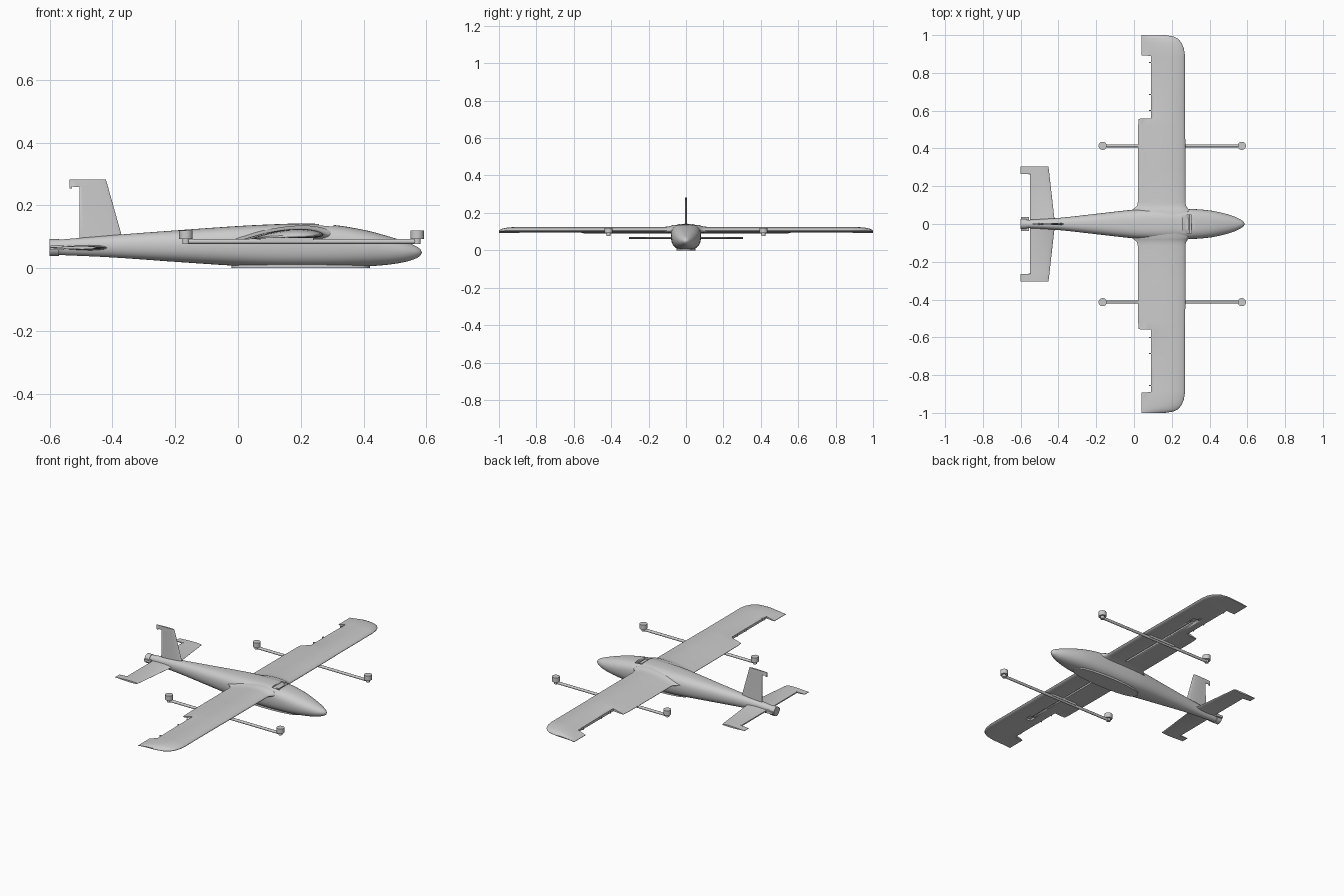
import bpy, bmesh
from math import sin, cos, pi, radians, sqrt
from mathutils import Matrix

if "Cube" in bpy.data.objects:
    bpy.data.objects.remove(bpy.data.objects["Cube"])


def finish(name, bm, angle=35):
    bmesh.ops.recalc_face_normals(bm, faces=bm.faces)
    me = bpy.data.meshes.new(name)
    bm.to_mesh(me)
    bm.free()
    ob = bpy.data.objects.new(name, me)
    bpy.context.collection.objects.link(ob)
    bpy.ops.object.select_all(action='DESELECT')
    ob.select_set(True)
    bpy.context.view_layer.objects.active = ob
    bpy.ops.object.shade_smooth_by_angle(angle=radians(angle))
    return ob


def loft(name, rings, angle=35):
    bm = bmesh.new()
    rows = [[bm.verts.new(p) for p in r] for r in rings]
    n = len(rows[0])
    for a, b in zip(rows, rows[1:]):
        for i in range(n):
            bm.faces.new((a[i], a[(i + 1) % n], b[(i + 1) % n], b[i]))
    bm.faces.new(rows[0])
    bm.faces.new(rows[-1][::-1])
    return finish(name, bm, angle)


def box(name, x, y, z):
    bm = bmesh.new()
    size = [b - a for a, b in (x, y, z)]
    mid = [(a + b) / 2 for a, b in (x, y, z)]
    bmesh.ops.create_cube(bm, size=1, matrix=Matrix.Translation(mid) @ Matrix.Diagonal((*size, 1)))
    return finish(name, bm)


def cylinder(name, centre, r, length, axis='Z', sides=24):
    bm = bmesh.new()
    rot = Matrix.Rotation(pi / 2, 4, 'Y') if axis == 'X' else Matrix()
    bmesh.ops.create_cone(bm, cap_ends=True, segments=sides, radius1=r, radius2=r, depth=length,
                          matrix=Matrix.Translation(centre) @ rot)
    return finish(name, bm)


def cut(ob, x, y, z):
    tool = box("cutter", x, y, z)
    tool.hide_render = True
    m = ob.modifiers.new("cut", 'BOOLEAN')
    m.operation, m.object = 'DIFFERENCE', tool
    # keep the cut ahead of the smoothing modifier, if there is one
    bpy.context.view_layer.objects.active = ob
    bpy.ops.object.modifier_move_to_index(modifier=m.name, index=0)
    bpy.ops.object.modifier_apply(modifier=m.name)
    bpy.data.objects.remove(tool)


def section(le, te, full_te, thick, line, camber=0.0, n=16):
    """Aerofoil outline (x, h), clipped at te where a control surface is missing."""
    def at(x, side):
        f = min(1, max(0, (le - x) / (le - full_te)))
        t = 5 * thick * (.2969 * sqrt(f) - .126 * f - .3516 * f**2 + .2843 * f**3 - .1015 * f**4)
        return x, line(x) + camber * 4 * f * (1 - f) + side * max(t, .0012 if f > .5 else 0)
    xs = [le - (le - te) * (1 - cos(pi / 2 * i / n)) for i in range(n + 1)]
    return [at(x, 1) for x in xs[::-1]] + [at(x, -1) for x in xs[1:]]


def mirrored(st):
    return [(-s[0], *s[1:]) for s in st[::-1]] + st


# Fuselage: x, bottom, top, half width, squareness
KEYS = [(-.575, .042, .090, .021, 2.2), (-.4, .034, .105, .032, 2.3), (-.2, .020, .120, .054, 2.5),
        (0, .007, .134, .076, 2.8), (.1, .004, .139, .080, 3), (.2, .003, .142, .081, 3),
        (.3, .003, .138, .080, 2.9), (.4, .005, .122, .072, 2.6), (.47, .010, .104, .058, 2.4),
        (.53, .019, .085, .040, 2.2), (.565, .030, .071, .023, 2), (.58, .039, .061, .011, 2),
        (.586, .049, .051, .001, 2)]


def smooth_keys(keys, steps=4):
    out = []
    for i in range(len(keys) - 1):
        p1, p2 = keys[i], keys[i + 1]
        p0, p3 = keys[max(i - 1, 0)], keys[min(i + 2, len(keys) - 1)]
        d = p2[0] - p1[0]
        for k in range(steps):
            t = k / steps
            row = [p1[0] + d * t]
            for j in range(1, 5):
                m1 = d * (p2[j] - p0[j]) / (p2[0] - p0[0])
                m2 = d * (p3[j] - p1[j]) / (p3[0] - p1[0])
                row.append((2*t**3 - 3*t*t + 1) * p1[j] + (t**3 - 2*t*t + t) * m1
                           + (3*t*t - 2*t**3) * p2[j] + (t**3 - t*t) * m2)
            out.append(row)
    return out + [list(keys[-1])]


def body_ring(x, lo, hi, w, n):
    ring = []
    for i in range(48):
        c, s = cos(2 * pi * i / 48), sin(2 * pi * i / 48)
        sc = abs(c) ** (2 / n) * (1 if c > 0 else -1)
        ss = abs(s) ** (2 / n) * (1 if s > 0 else -1)
        ring.append((x, w * sc * (1 + .08 * min(ss, 0)), (lo + hi) / 2 + (hi - lo) / 2 * ss))
    return ring


fuselage = loft("fuselage", [body_ring(*k) for k in smooth_keys(KEYS)], 50)
# Open hatch slot on top, with a latch bar inside
cut(fuselage, (.258, .305), (-.047, .047), (.118, .2))
box("hatch_latch", (.272, .29), (-.03, .03), (.115, .130))

# Belly skid plate
outline = [(.2 + .22 * cos(a), .052 * abs(sin(a)) ** .7 * (1 if sin(a) > 0 else -1))
           for a in (2 * pi * i / 40 for i in range(40))]
loft("belly_plate", [[(x, y, z) for x, y in outline] for z in (0, .012)])

# Main wing: span, leading edge, trailing edge, full trailing edge, thickness
WING = mirrored([(.070, .300, -.02, -.02, .050), (.082, .285, .000, .000, .039),
                 (.097, .275, .016, .016, .033), (.115, .272, .02, .02, .030),
                 (.30, .272, .02, .02, .030), (.52, .271, .022, .022, .030),
                 (.557, .27, .025, .025, .029), (.559, .27, .09, .025, .029),
                 (.75, .27, .09, .03, .028), (.890, .27, .09, .04, .028),
                 (.892, .27, .04, .04, .028), (.93, .264, .04, .04, .026),
                 (.96, .251, .04, .04, .023), (.98, .234, .04, .04, .019),
                 (.993, .208, .04, .04, .013), (1, .165, .04, .04, .006)])


def wing_line(x):
    return .092 + .056 * (x - .02)


wing = loft("main_wing", [[(x, y, z) for x, z in
            section(le, te, ft, t, wing_line, .010 * min(1, t / .025))] for y, le, te, ft, t in WING])

# Underside cable channels and servo bays, aileron hinges, lift booms and motors
for s in (-1, 1):
    cut(wing, (.150, .161), sorted((s * .12, s * .68)), (.08, .105))
    cut(wing, (.138, .174), sorted((s * .67, s * .71)), (.08, .107))
    for y in (.60, .685, .855):
        box("aileron_hinge", (.080, .096), (s * y - .003, s * y + .003), (.100, .112))
    y = s * .414
    cylinder("lift_boom", (.202, y, .085), .008, .735, 'X', 16)
    box("boom_mount", (.07, .24), (y - .011, y + .011), (.084, .104))
    for x in (-.166, .571):
        cylinder("lift_motor", (x, y, .106), .0215, .028)
        cylinder("lift_motor_base", (x, y, .085), .011, .016)

# Tailplane with missing elevators
TAIL = mirrored([(.018, -.405, -.55, -.585, .020), (.034, -.422, -.55, -.59, .012),
                 (.263, -.448, -.55, -.60, .011), (.265, -.448, -.60, -.60, .011),
                 (.304, -.453, -.60, -.60, .010)])
loft("tailplane", [[(x, y, z) for x, z in section(le, te, ft, t, lambda x: .065)]
                   for y, le, te, ft, t in TAIL])

# Fin with missing rudder
FIN = [(.085, -.362, -.505, -.56, .014), (.105, -.371, -.505, -.56, .013),
       (.258, -.414, -.505, -.537, .010), (.260, -.4145, -.537, -.537, .010),
       (.282, -.421, -.537, -.537, .009)]
loft("fin", [[(x, y, z) for x, y in section(le, te, ft, t, lambda x: 0)]
             for z, le, te, ft, t in FIN])
box("rudder_tip_lip", (-.537, -.529), (-.002, .002), (.254, .262))

# Pusher motor and side brackets at the tail
cylinder("pusher_motor", (-.585, 0, .065), .027, .030, 'X')
cylinder("motor_collar", (-.562, 0, .065), .022, .03, 'X')
for s in (-1, 1):
    box("tail_bracket", (-.598, -.555), sorted((s * .022, s * .036)), (.058, .072))
